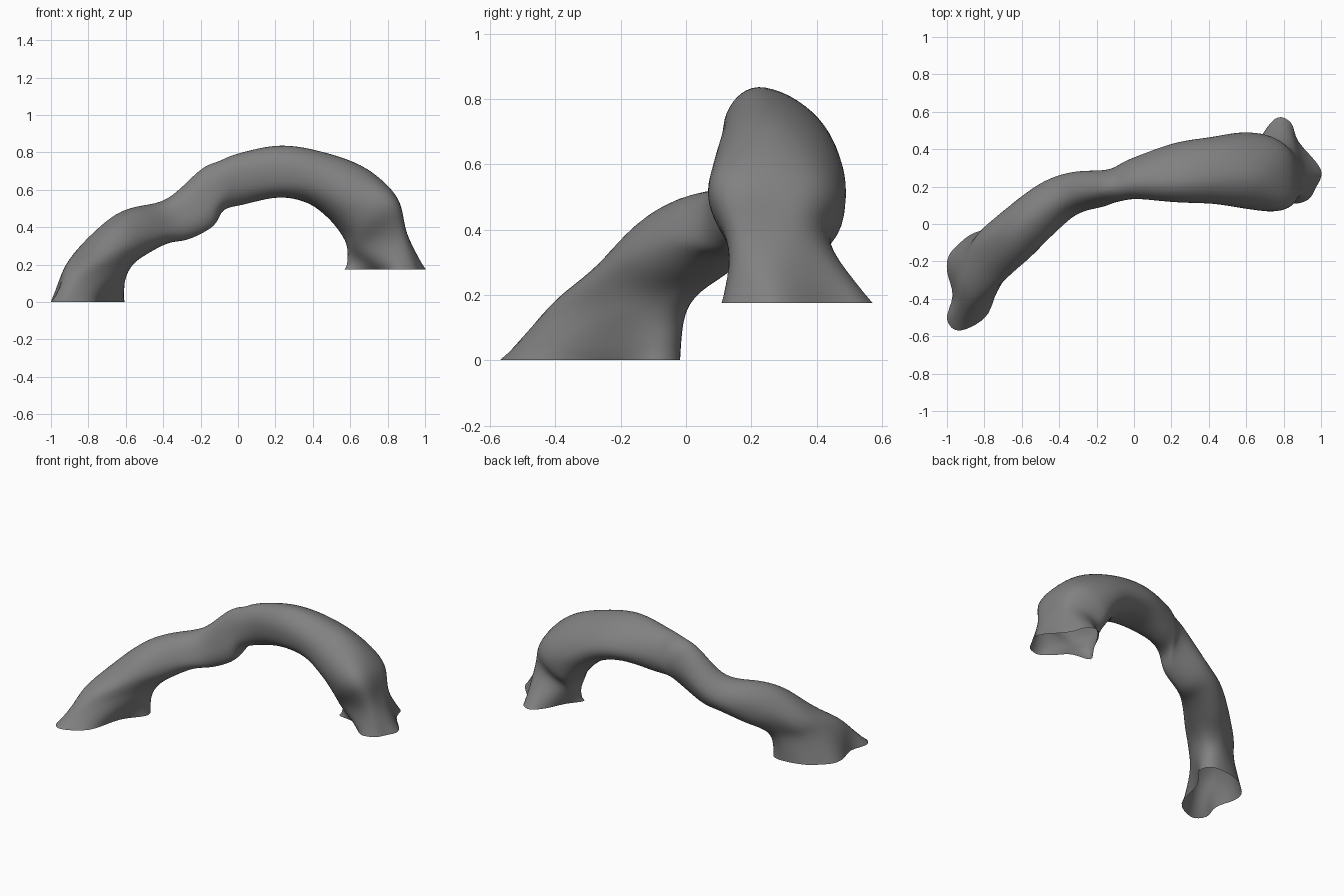
import bpy, bmesh, math
from mathutils import Vector

if "Cube" in bpy.data.objects:
    bpy.data.objects.remove(bpy.data.objects["Cube"])

# Cross-sections along the arch: outer, front, inner and back point of each
leg_sections = [
    [(-.93, -.25, .18), (-.82, -.42, .15), (-.60, -.09, .12), (-.79, -.035, .15)],
    [(-.84, -.13, .305), (-.70, -.30, .25), (-.56, -.03, .20), (-.73, .02, .23)],
    [(-.69, -.05, .445), (-.57, -.19, .33), (-.48, .05, .26), (-.62, .13, .32)],
    [(-.57, .03, .505), (-.46, -.07, .40), (-.37, .10, .315), (-.47, .235, .40)],
    [(-.38, .16, .55), (-.33, .055, .45), (-.26, .13, .335), (-.32, .28, .45)],
]
span_sections = [
    [(-.20, .19, .71), (-.17, .10, .56), (-.13, .15, .405), (-.14, .29, .57)],
    [(-.10, .20, .755), (-.08, .12, .61), (-.08, .20, .49), (-.06, .33, .61)],
    [(.00, .22, .795), (.02, .135, .65), (.03, .25, .52), (.02, .365, .65)],
    [(.23, .22, .84), (.22, .12, .66), (.22, .27, .56), (.22, .435, .67)],
    [(.47, .24, .80), (.42, .11, .63), (.37, .30, .53), (.42, .465, .64)],
    [(.69, .25, .715), (.60, .08, .55), (.48, .30, .45), (.58, .49, .55)],
]
right_sections = [
    [(.85, .25, .56), (.74, .07, .47), (.56, .30, .35), (.70, .48, .46)],
    [(.90, .25, .37), (.78, .135, .33), (.585, .30, .27), (.75, .44, .36)],
]
# Irregular open outlines of the two feet, starting at the outer point
left_foot = [(-1, -.25), (-.97, -.38), (-1, -.51), (-.93, -.57), (-.78, -.48), (-.71, -.25),
             (-.61, -.11), (-.64, -.03), (-.74, -.02), (-.86, -.05), (-.94, -.11), (-.99, -.17)]
right_foot = [(1, .29), (.97, .19), (.93, .13), (.85, .11), (.78, .16), (.70, .24),
              (.57, .27), (.64, .38), (.70, .50), (.77, .57), (.84, .54), (.88, .44)]


def ring(section, power=1.0, n=12):
    """Rounded section built from four quarter ellipses; lower power is squarer."""
    o, f, i, b = (Vector(p) for p in section)
    c = (o + f + i + b) / 4
    pts = []
    for k in range(n):
        u, v = math.cos(math.tau * k / n), math.sin(math.tau * k / n)
        pts.append(c + abs(u) ** power * ((o if u > 0 else i) - c)
                   + abs(v) ** power * ((f if v > 0 else b) - c))
    return pts


def spline(pts, steps, closed):
    """Smooth curve through the given points."""
    n = len(pts)
    if closed:
        get = lambda k: pts[k % n]
    else:
        ext = [2 * pts[0] - pts[1]] + pts + [2 * pts[-1] - pts[-2]]
        get = lambda k: ext[k + 1]
    out = []
    for k in range(n if closed else n - 1):
        a, b, c, d = get(k - 1), get(k), get(k + 1), get(k + 2)
        for s in range(steps):
            t = s / steps
            out.append(.5 * (2 * b + (c - a) * t + (2 * a - 5 * b + 4 * c - d) * t * t
                             + (3 * b - a - 3 * c + d) * t ** 3))
    return out if closed else out + [pts[-1]]


# Control rings, refined around and along the arch
rings = [[Vector((x, y, 0)) for x, y in left_foot]]
rings += [ring(s) for s in leg_sections + span_sections]
rings += [ring(s, .8) for s in right_sections]
rings.append([Vector((x, y, .175)) for x, y in right_foot])
rings = [spline(r, 4, True) for r in rings]
columns = [spline(list(c), 6, False) for c in zip(*rings)]

# Skin the arch, leaving both feet open
bm = bmesh.new()
grid = [[bm.verts.new(p) for p in col] for col in columns]
for j, col in enumerate(grid):
    nxt = grid[(j + 1) % len(grid)]
    for k in range(len(col) - 1):
        bm.faces.new((col[k], col[k + 1], nxt[k + 1], nxt[k]))
inner = [v for v in bm.verts if not v.is_boundary]
for _ in range(4):
    bmesh.ops.smooth_vert(bm, verts=inner, factor=.5, use_axis_x=True, use_axis_y=True, use_axis_z=True)
bmesh.ops.recalc_face_normals(bm, faces=bm.faces)
top = max(bm.faces, key=lambda f: f.calc_center_median().z)
if top.normal.z < 0:
    bmesh.ops.reverse_faces(bm, faces=bm.faces)
for f in bm.faces:
    f.smooth = True
mesh = bpy.data.meshes.new("rock_arch")
bm.to_mesh(mesh)
bm.free()

# Dark grey stone
stone = bpy.data.materials.new("dark_stone")
stone.diffuse_color = (.22, .22, .22, 1)
stone.use_nodes = True
stone.node_tree.nodes["Principled BSDF"].inputs["Base Color"].default_value = stone.diffuse_color
mesh.materials.append(stone)
bpy.context.collection.objects.link(bpy.data.objects.new("rock_arch", mesh))
